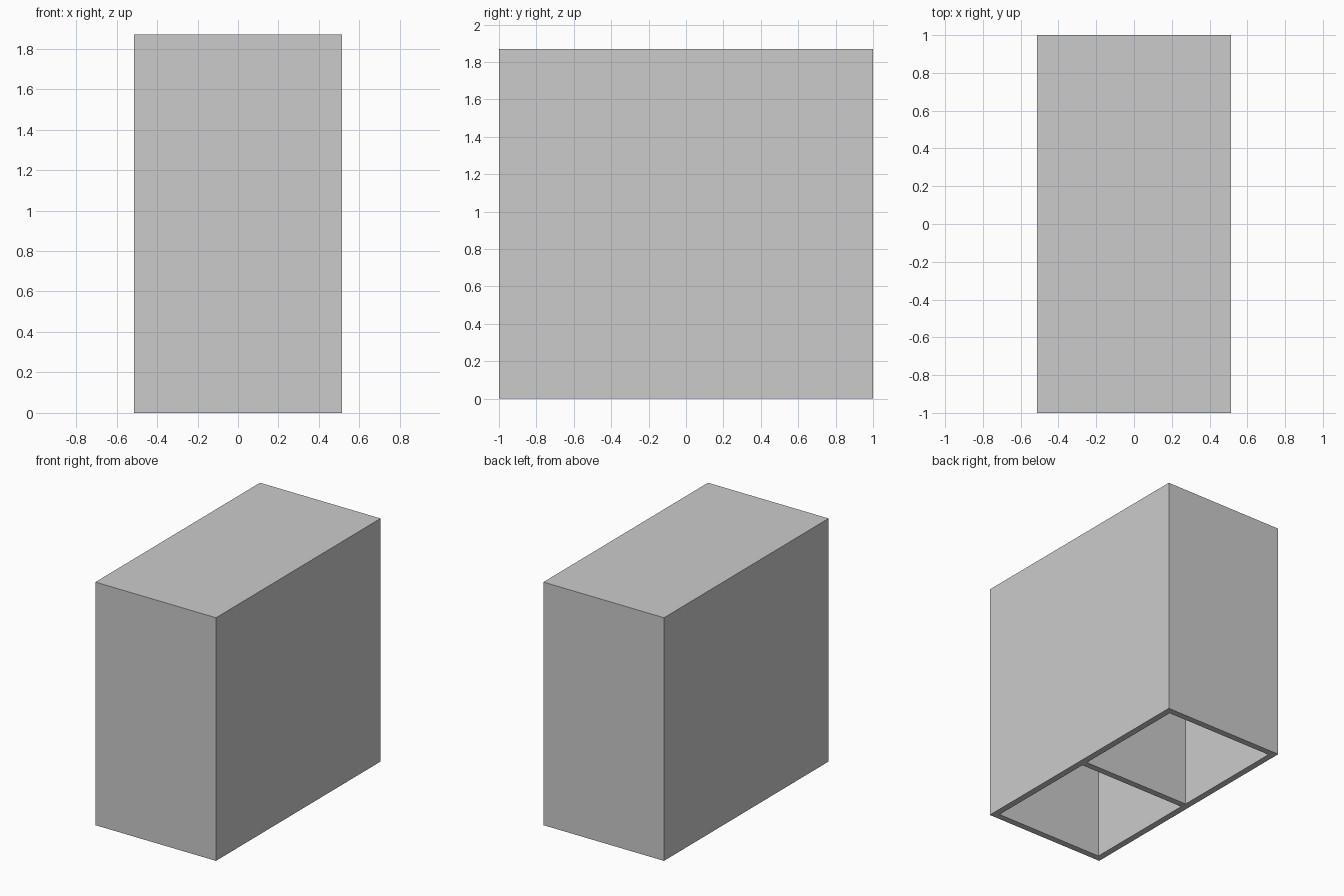
import bpy

if "Cube" in bpy.data.objects:
    bpy.data.objects.remove(bpy.data.objects["Cube"])

W, D, H = 1.026, 2.0, 1.87   # outer size
T = 0.05                     # wall, roof and divider thickness


def box(name, x, y, z):
    """Axis-aligned box from (min, max) ranges."""
    bpy.ops.mesh.primitive_cube_add(
        size=1, location=[(a + b) / 2 for a, b in (x, y, z)])
    ob = bpy.context.object
    ob.name = name
    ob.scale = [b - a for a, b in (x, y, z)]
    bpy.ops.object.transform_apply(location=True, rotation=False, scale=True)
    return ob


# Outer casing
casing = box("casing", (-W / 2, W / 2), (-D / 2, D / 2), (0, H))

# Two compartments open at the bottom, leaving a central divider
for side, y in (("front", (-D / 2 + T, -T / 2)), ("back", (T / 2, D / 2 - T))):
    cutter = box(side + "_compartment_cutter",
                 (-W / 2 + T, W / 2 - T), y, (-0.2, H - T))
    cutter.hide_render = True
    mod = casing.modifiers.new(side + "_compartment", 'BOOLEAN')
    mod.operation = 'DIFFERENCE'
    mod.solver = 'EXACT'
    mod.object = cutter
    bpy.context.view_layer.objects.active = casing
    bpy.ops.object.modifier_apply(modifier=mod.name)
    bpy.data.objects.remove(cutter)
